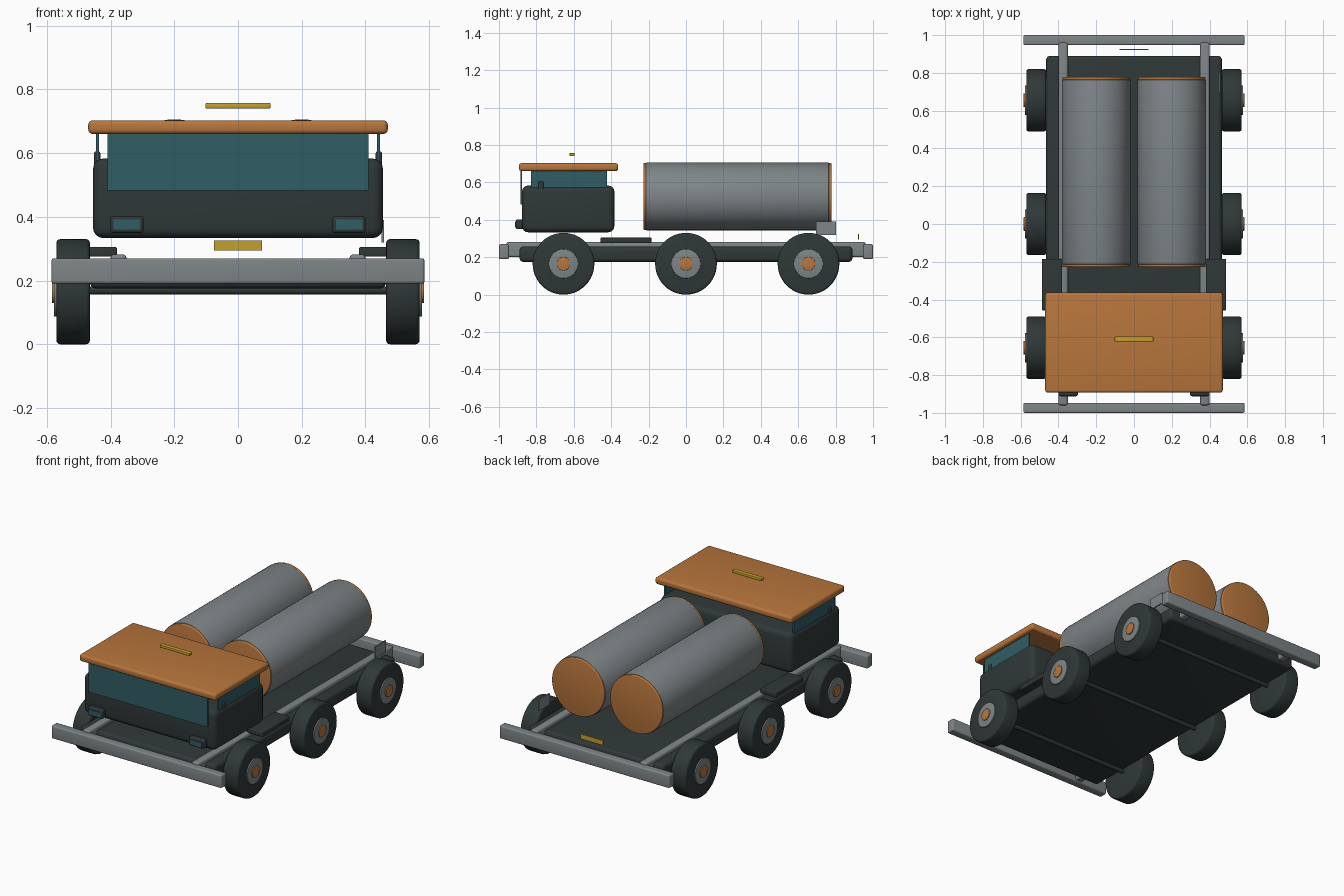
import bpy, bmesh, math
from mathutils import Matrix, Vector

if "Cube" in bpy.data.objects:
    bpy.data.objects.remove(bpy.data.objects["Cube"])


def material(name, rgb):
    mat = bpy.data.materials.new(name)
    mat.use_nodes = True
    color = (*rgb, 1)
    mat.diffuse_color = color
    mat.node_tree.nodes["Principled BSDF"].inputs["Base Color"].default_value = color
    return mat


DARK = material("dark_slate", (0.029, 0.039, 0.039))
GREY = material("steel_grey", (0.21, 0.235, 0.245))
COPPER = material("copper_orange", (0.48, 0.18, 0.045))
TEAL = material("teal_glass", (0.03, 0.11, 0.13))
YELLOW = material("signal_yellow", (0.56, 0.35, 0.025))


def finish(name, bm, mat):
    """Turn a bmesh into an object, smooth except at sharp edges."""
    mesh = bpy.data.meshes.new(name)
    bm.to_mesh(mesh)
    bm.free()
    mesh.materials.append(mat)
    obj = bpy.data.objects.new(name, mesh)
    bpy.context.collection.objects.link(obj)
    bpy.ops.object.select_all(action="DESELECT")
    obj.select_set(True)
    bpy.context.view_layer.objects.active = obj
    bpy.ops.object.shade_smooth_by_angle(angle=math.radians(40))
    return obj


def box(name, mat, x, y, z, bevel=0.0):
    """Box from (min, max) ranges with optional rounded edges."""
    bm = bmesh.new()
    bmesh.ops.create_cube(bm, size=1)
    size = Vector(r[1] - r[0] for r in (x, y, z))
    mid = Vector((r[0] + r[1]) / 2 for r in (x, y, z))
    bmesh.ops.scale(bm, vec=size, verts=bm.verts)
    bmesh.ops.translate(bm, vec=mid, verts=bm.verts)
    if bevel:
        bmesh.ops.bevel(bm, geom=bm.edges[:], offset=bevel, segments=4,
                        profile=0.5, affect="EDGES", clamp_overlap=True)
    return finish(name, bm, mat)


def pair(name, mat, x, y, z, bevel=0.0):
    """Left box at +x and its mirrored twin."""
    box("left_" + name, mat, x, y, z, bevel)
    box("right_" + name, mat, (-x[1], -x[0]), y, z, bevel)


def cylinder(name, mat, axis, radius, span, center, bevel=0.0, sides=48):
    """Cylinder along x or y; center holds the two remaining coordinates."""
    bm = bmesh.new()
    bmesh.ops.create_cone(bm, cap_ends=True, segments=sides, radius1=radius,
                          radius2=radius, depth=abs(span[1] - span[0]))
    if bevel:
        rims = [e for e in bm.edges if any(len(f.verts) > 4 for f in e.link_faces)]
        bmesh.ops.bevel(bm, geom=rims, offset=bevel, segments=3,
                        profile=0.5, affect="EDGES")
    mid = sum(span) / 2
    if axis == "x":
        turn = Matrix.Rotation(math.pi / 2, 4, "Y")
        place = Matrix.Translation((mid, *center))
    else:
        turn = Matrix.Rotation(math.pi / 2, 4, "X")
        place = Matrix.Translation((center[0], mid, center[1]))
    bmesh.ops.transform(bm, matrix=place @ turn, verts=bm.verts)
    return finish(name, bm, mat)


# Chassis: deck, long rails, bumpers and side steps
box("deck", DARK, (-0.465, 0.465), (-0.89, 0.89), (0.175, 0.257), 0.02)
pair("rail", GREY, (0.35, 0.4), (-0.96, 0.96), (0.2, 0.282), 0.012)
box("front_bumper", GREY, (-0.585, 0.585), (-1, -0.947), (0.19, 0.27), 0.008)
box("rear_bumper", GREY, (-0.585, 0.585), (0.947, 1), (0.19, 0.27), 0.008)
pair("step", DARK, (0.38, 0.488), (-0.457, -0.185), (0.275, 0.305), 0.005)

# Three axles with a wheel at each end
WHEEL_Z = 0.165
for place, y in (("front", -0.655), ("middle", 0), ("rear", 0.655)):
    cylinder(place + "_axle", DARK, "x", 0.013, (-0.47, 0.47), (y, 0.169), sides=24)
    for side, s in (("left", 1), ("right", -1)):
        label = f"{place}_{side}_"
        cylinder(label + "tyre", DARK, "x", 0.165, (s * 0.465, s * 0.57), (y, WHEEL_Z), 0.012)
        cylinder(label + "hub", GREY, "x", 0.078, (s * 0.55, s * 0.578), (y, WHEEL_Z), 0.003)
        cylinder(label + "hub_cap", COPPER, "x", 0.036, (s * 0.56, s * 0.584), (y, WHEEL_Z), 0.002)

# Cab: rounded body, open glazing and flat roof
box("cab_body", DARK, (-0.455, 0.455), (-0.877, -0.383), (0.333, 0.583), 0.033)
box("windshield", TEAL, (-0.41, 0.41), (-0.885, -0.876), (0.482, 0.665))
pair("side_window", TEAL, (0.437, 0.446), (-0.828, -0.423), (0.482, 0.665))
box("cab_roof", COPPER, (-0.47, 0.47), (-0.893, -0.363), (0.66, 0.703), 0.014)
box("roof_beacon", YELLOW, (-0.102, 0.102), (-0.623, -0.595), (0.74, 0.757), 0.004)
pair("side_handle", DARK, (0.432, 0.452), (-0.79, -0.762), (0.55, 0.606), 0.007)

# Headlights
pair("headlight_frame", DARK, (0.297, 0.4), (-0.91, -0.87), (0.35, 0.402), 0.008)
pair("headlight_lens", TEAL, (0.308, 0.39), (-0.914, -0.905), (0.36, 0.391))

# Twin tanks with coloured end caps
for side, x in (("left", 0.2), ("right", -0.2)):
    cylinder(side + "_tank", GREY, "y", 0.181, (-0.214, 0.764), (x, 0.525), 0.004, 64)
    for end, span in (("front", (-0.228, -0.212)), ("rear", (0.762, 0.778))):
        cylinder(f"{side}_tank_{end}_cap", COPPER, "y", 0.179, span, (x, 0.525), 0.005, 64)

# Thin rear plates
box("rear_yellow_plate", YELLOW, (-0.076, 0.076), (0.92, 0.926), (0.295, 0.325))
box("left_side_plate", GREY, (0.45, 0.458), (0.695, 0.802), (0.32, 0.39))
